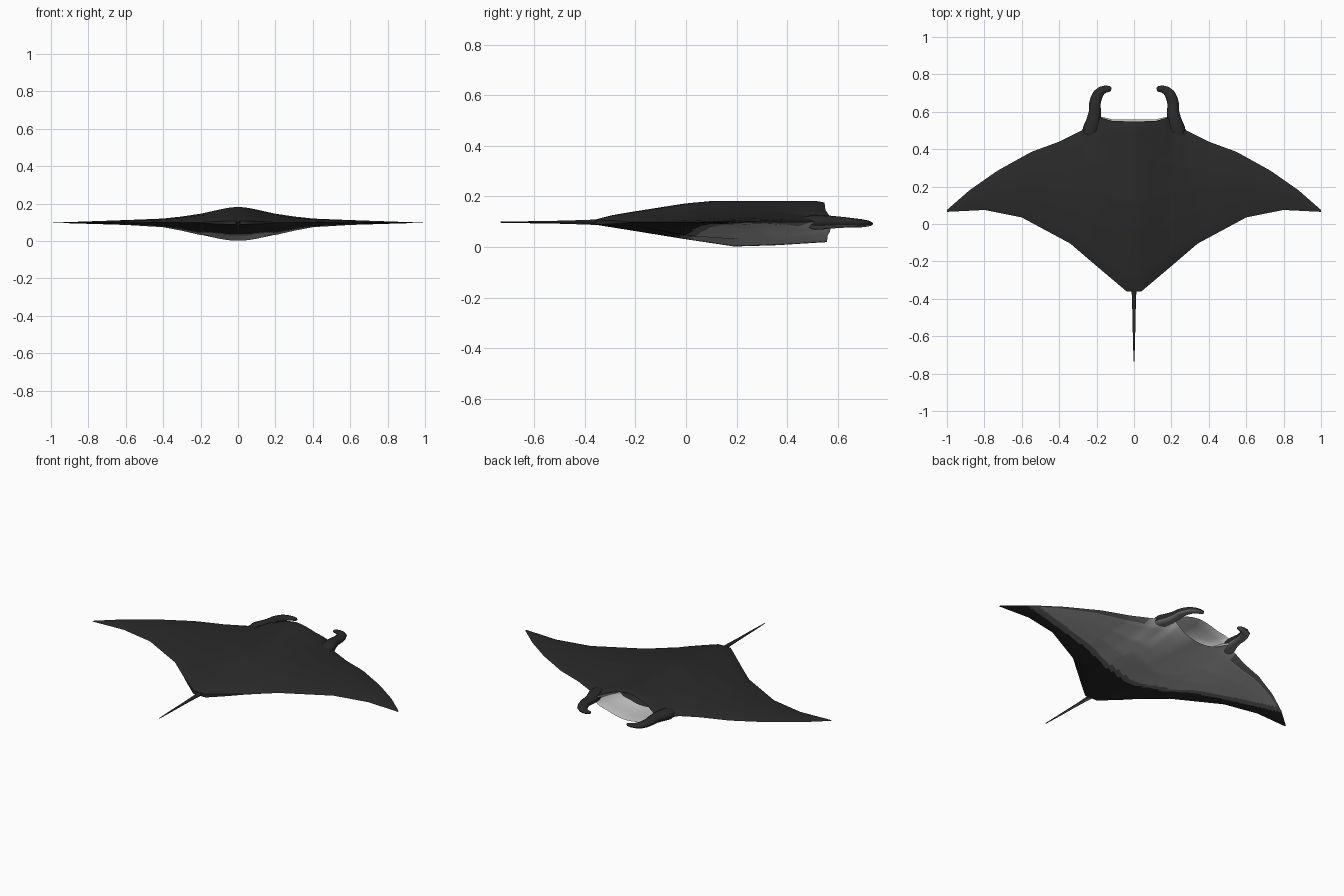
import bpy, bmesh, math
from mathutils import Vector

if "Cube" in bpy.data.objects:
    bpy.data.objects.remove(bpy.data.objects["Cube"])


def material(name, v):
    m = bpy.data.materials.new(name)
    m.diffuse_color = (v, v, v, 1)
    m.use_nodes = True
    m.node_tree.nodes["Principled BSDF"].inputs["Base Color"].default_value = m.diffuse_color
    return m


MATS = [material("dark_back", 0.023), material("grey_edge", 0.2), material("pale_belly", 0.5)]
DARK, GREY, PALE = 0, 1, 2
MID = 0.098


def lerp(table, t):
    for (a, va), (b, vb) in zip(table, table[1:]):
        if t <= b:
            return va + (vb - va) * max(0, t - a) / (b - a)
    return table[-1][1]


def finish(bm, name):
    bmesh.ops.remove_doubles(bm, verts=bm.verts, dist=1e-5)
    bmesh.ops.recalc_face_normals(bm, faces=bm.faces)
    me = bpy.data.meshes.new(name)
    bm.to_mesh(me)
    bm.free()
    for m in MATS:
        me.materials.append(m)
    ob = bpy.data.objects.new(name, me)
    bpy.context.collection.objects.link(ob)
    bpy.context.view_layer.objects.active = ob
    ob.select_set(True)
    bpy.ops.object.shade_smooth_by_angle(angle=math.radians(50))
    ob.select_set(False)
    return ob


# Outline of the wings: front and rear edge against distance from the middle
FRONT = [(0, .558), (.12, .56), (.16, .57), (.2, .575), (.24, .55), (.28, .5), (.32, .48),
         (.4, .44), (.55, .385), (.73, .285), (.88, .18), (1, .075)]
REAR = [(0, -.36), (.04, -.36), (.2, -.225), (.34, -.105), (.6, .035), (.8, .075), (1, .065)]
# Height above and depth below the mid plane
TOP = [(0, .085), (.05, .08), (.1, .07), (.2, .048), (.3, .033), (.4, .022), (.6, .014), (.8, .007), (1, 0)]
LOW = [(0, .096), (.05, .094), (.1, .086), (.2, .066), (.3, .043), (.4, .024), (.6, .012), (.8, .006), (1, 0)]
# Sections from rear to front: wing, and the blunt middle above and below
WING = [(0, 0), (.04, .2), (.1, .4), (.3, .82), (.5, 1), (.7, .92), (.9, .5), (.97, .2), (1, 0)]
MID_TOP = [(0, .12), (.07, .32), (.17, .5), (.39, .87), (.52, 1), (.96, 1), (1, .92)]
MID_LOW = [(0, .1), (.17, .36), (.39, .7), (.6, 1), (.78, .95), (1, .82)]
ROWS = 40


def body_point(x, u, upper):
    a = abs(x)
    m = math.sqrt(max(0, 1 - (a / .2) ** 2))
    w = lerp(WING, u)
    s = w + m * (lerp(MID_TOP if upper else MID_LOW, u) - w)
    r = lerp(REAR, a)
    y = r + (lerp(FRONT, a) - r) * u - (.01 * m * u if upper else 0)
    z = MID + lerp(TOP, a) * s if upper else MID - lerp(LOW, a) * s
    return Vector((x, y, z))


def belly_colour(c, u):
    a = abs(c.x)
    edge = -.05 + .25 * a
    if c.y < edge or a > .93:
        return DARK
    if c.y < edge + .045 or (a > .3 and u > .93):
        return GREY
    return PALE


def build_body():
    bm = bmesh.new()
    xs = [i / 50 for i in range(-50, 51)]
    sheets = []
    for upper in (True, False):
        grid = [[bm.verts.new(body_point(x, j / ROWS, upper)) for j in range(ROWS + 1)] for x in xs]
        sheets.append(grid)
        for g, h in zip(grid, grid[1:]):
            for j in range(ROWS):
                f = bm.faces.new((g[j], h[j], h[j + 1], g[j + 1]))
                u = (j + .5) / ROWS
                f.material_index = DARK if upper else belly_colour(f.calc_center_median(), u)
    top, low = sheets
    inner = range(40, 61)
    # Thin rear edge at the tail root
    for i in inner[:-1]:
        bm.faces.new((top[i][0], top[i + 1][0], low[i + 1][0], low[i][0]))
    # Open mouth: rings shrinking into the body, closed by a dark throat
    loop = [top[i][-1] for i in inner] + [low[i][-1] for i in reversed(inner)]
    base = [v.co.copy() for v in loop]
    for depth, k, col in ((.008, .95, PALE), (.05, .88, PALE), (.1, .8, PALE), (.15, .66, PALE), (.19, .4, DARK)):
        ring = [bm.verts.new((p.x * k, p.y - depth, MID + (p.z - MID) * k)) for p in base]
        for i in range(len(loop)):
            n = (i + 1) % len(loop)
            f = bm.faces.new((loop[i], loop[n], ring[n], ring[i]))
            f.material_index = col
        loop = ring
    n = len(inner)
    for i in range(n - 1):
        bm.faces.new((loop[i], loop[i + 1], loop[2 * n - 2 - i], loop[2 * n - 1 - i]))
    return finish(bm, "body")


def build_tube(name, path, sides=12, under=GREY):
    # path: x, y, z, half width, half height
    bm = bmesh.new()
    rings = []
    for i, (x, y, z, w, h) in enumerate(path):
        p, q = path[max(0, i - 1)], path[min(len(path) - 1, i + 1)]
        side = Vector((q[1] - p[1], p[0] - q[0], 0)).normalized()
        rings.append([bm.verts.new(Vector((x, y, z)) + side * w * math.cos(t) + Vector((0, 0, h * math.sin(t))))
                      for t in (2 * math.pi * k / sides for k in range(sides))])
    for g, h in zip(rings, rings[1:]):
        for k in range(sides):
            n = (k + 1) % sides
            bm.faces.new((g[k], g[n], h[n], h[k]))
    bm.faces.new(rings[0])
    bm.faces.new(rings[-1])
    bmesh.ops.recalc_face_normals(bm, faces=bm.faces)
    for f in bm.faces:
        f.material_index = under if f.normal.z < -.6 else DARK
    return finish(bm, name)


build_body()

# Curled head fins either side of the mouth
HORN = [(.235, .46, .098, .035, .02), (.228, .51, .098, .045, .03), (.214, .56, .098, .038, .027),
        (.209, .6, .098, .033, .023), (.21, .64, .097, .031, .02), (.203, .67, .095, .03, .018),
        (.191, .696, .094, .028, .016), (.172, .714, .093, .023, .013), (.15, .722, .092, .019, .01),
        (.132, .722, .092, .016, .008), (.122, .719, .092, .009, .005)]
for s, label in ((1, "right"), (-1, "left")):
    build_tube("head_fin_" + label, [(s * x, y, z, w, h) for x, y, z, w, h in HORN])

# Whip tail
build_tube("tail", [(0, -.33, .098, .014, .012), (0, -.4, .098, .011, .009), (0, -.5, .098, .008, .006),
                    (0, -.62, .098, .006, .004), (0, -.735, .098, .002, .002)], 8)
